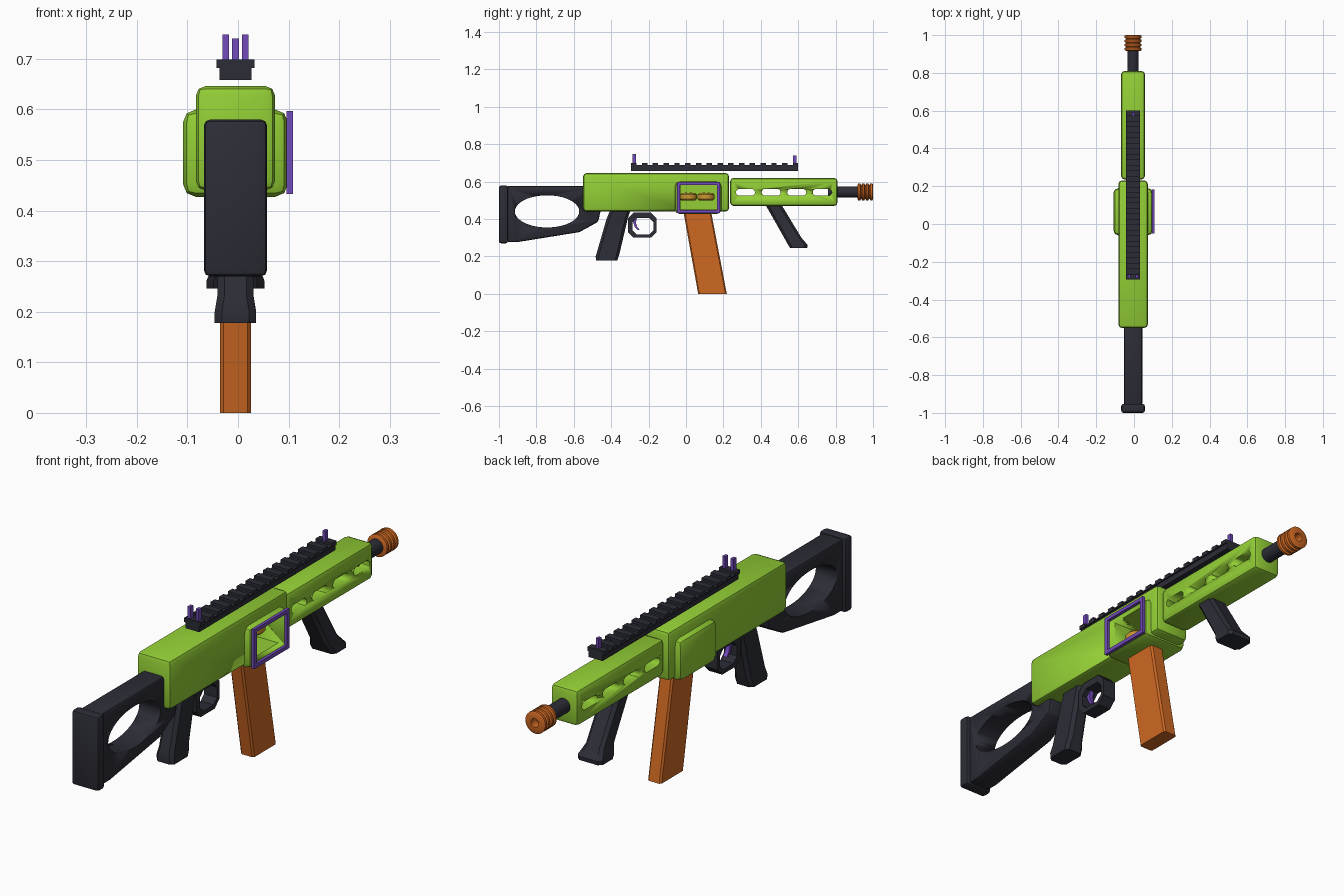
import bpy, bmesh, math
from mathutils import Vector

if "Cube" in bpy.data.objects:
    bpy.data.objects.remove(bpy.data.objects["Cube"])

CX = -0.005  # centre plane of the body


def material(name, rgb):
    m = bpy.data.materials.new(name)
    m.diffuse_color = (*rgb, 1)
    m.use_nodes = True
    m.node_tree.nodes["Principled BSDF"].inputs["Base Color"].default_value = m.diffuse_color
    return m


GREEN = material("lime_green", (0.29, 0.62, 0.036))
DARK = material("charcoal", (0.025, 0.026, 0.037))
ORANGE = material("orange", (0.62, 0.14, 0.016))
PURPLE = material("purple", (0.17, 0.07, 0.50))
GOLD = material("gold", (0.58, 0.31, 0.03))


def finish(name, bm, mat, bevel=0, segs=2):
    bmesh.ops.recalc_face_normals(bm, faces=bm.faces[:])
    if bevel:
        sharp = [e for e in bm.edges if len(e.link_faces) == 2 and e.calc_face_angle() > 0.35]
        bmesh.ops.bevel(bm, geom=sharp, offset=bevel, segments=segs,
                        profile=0.5, affect='EDGES', clamp_overlap=True)
    me = bpy.data.meshes.new(name)
    bm.to_mesh(me)
    bm.free()
    me.materials.append(mat)
    ob = bpy.data.objects.new(name, me)
    bpy.context.collection.objects.link(ob)
    bpy.ops.object.select_all(action='DESELECT')
    ob.select_set(True)
    bpy.context.view_layer.objects.active = ob
    bpy.ops.object.shade_smooth_by_angle(angle=math.radians(30))
    return ob


def skin(bm, rings, caps=True, closed=False):
    """Join rings of points with quads."""
    vs = [[bm.verts.new(p) for p in r] for r in rings]
    n = len(vs[0])
    pairs = list(zip(vs, vs[1:])) + ([(vs[-1], vs[0])] if closed else [])
    for a, b in pairs:
        for i in range(n):
            j = (i + 1) % n
            bm.faces.new((a[i], a[j], b[j], b[i]))
    if caps and not closed:
        bm.faces.new(vs[0])
        bm.faces.new(vs[-1])


def prism(name, pts, x0, x1, mat, bevel=0, segs=2):
    """Side profile (y, z) extruded across x."""
    bm = bmesh.new()
    skin(bm, [[(x, y, z) for y, z in pts] for x in (x0, x1)])
    return finish(name, bm, mat, bevel, segs)


def box(name, x0, x1, y0, y1, z0, z1, mat, bevel=0, segs=2):
    return prism(name, [(y0, z0), (y1, z0), (y1, z1), (y0, z1)], x0, x1, mat, bevel, segs)


def ring(name, outer, inner, x0, x1, mat):
    """Flat frame between two side outlines."""
    bm = bmesh.new()
    skin(bm, [[(x, y, z) for y, z in o] for o, x in
              ((outer, x0), (outer, x1), (inner, x1), (inner, x0))], closed=True)
    return finish(name, bm, mat)


def loft(name, sections, mat, c, bevel=0):
    """Stack of corner-cut rectangles: (z, y0, y1, half width)."""
    bm = bmesh.new()
    rings = []
    for z, y0, y1, h in sections:
        rings.append([(CX + x, y, z) for x, y in (
            (-h + c, y0), (h - c, y0), (h, y0 + c), (h, y1 - c),
            (h - c, y1), (-h + c, y1), (-h, y1 - c), (-h, y0 + c))])
    skin(bm, rings)
    return finish(name, bm, mat, bevel)


def lathe(name, prof, centre, axis, mat, closed=False, n=28):
    """Spin (radius, distance) round the y or z axis."""
    bm = bmesh.new()
    rings = []
    for r, d in prof:
        pts = []
        for i in range(n):
            a = 2 * math.pi * i / n
            u, v = r * math.cos(a), r * math.sin(a)
            off = (u, d, v) if axis == 'y' else (u, v, d)
            pts.append(Vector(centre) + Vector(off))
        rings.append(pts)
    skin(bm, rings, closed=closed)
    return finish(name, bm, mat)


def octagon(y0, y1, z0, z1, c):
    return [(y0 + c, z0), (y1 - c, z0), (y1, z0 + c), (y1, z1 - c),
            (y1 - c, z1), (y0 + c, z1), (y0, z1 - c), (y0, z0 + c)]


def cut(ob, cutter):
    bpy.context.view_layer.objects.active = ob
    m = ob.modifiers.new("cut", 'BOOLEAN')
    m.operation, m.solver, m.object = 'DIFFERENCE', 'EXACT', cutter
    bpy.ops.object.modifier_apply(modifier=m.name)


def remove(ob):
    bpy.data.objects.remove(ob, do_unlink=True)


# Receiver and the wider feed block, sharing one port opening
receiver = box("receiver", CX - .078, CX + .078, -.55, .23, .44, .646, GREEN, .018)
feed_block = box("feed_block", CX - .104, CX + .104, -.06, .19, .427, .60, GREEN, .026)
port = box("port_cutter", CX - .07, .2, -.03, .165, .45, .582, GREEN)
for ob in (receiver, feed_block):
    cut(ob, port)
remove(port)
ring("port_frame", [(-.049, .433), (.183, .433), (.183, .597), (-.049, .597)],
     [(-.031, .449), (.166, .449), (.166, .582), (-.031, .582)], .096, .109, PURPLE)

# Gold discs inside the port
for i, y in enumerate((.013, .107)):
    lathe(f"disc_{i}", [(.038, .50), (.046, .508), (.046, .53), (.038, .538)],
          (CX, y, 0), 'z', GOLD)
    for k in range(4):
        a = math.pi / 4 + k * math.pi / 2
        lathe(f"disc_{i}_stud_{k}", [(.006, .53), (.006, .543)],
              (CX + .018 * math.cos(a), y + .018 * math.sin(a), 0), 'z', GOLD, n=8)

# Handguard with four slots through it
guard = box("handguard", CX - .063, CX + .063, .236, .81, .47, .62, GREEN, .018)
for i in range(4):
    y = .267 + i * .137
    pts = []
    for yc, a0 in ((y + .084, -90), (y + .018, 90)):
        for k in range(7):
            a = math.radians(a0 + k * 30)
            pts.append((yc + .018 * math.cos(a), .543 + .018 * math.sin(a)))
    slot = prism("slot_cutter", pts, -.2, .2, GREEN)
    cut(guard, slot)
    remove(slot)

# Barrel and ribbed muzzle with a bore
lathe("barrel", [(.03, .76), (.03, .93)], (CX, 0, .545), 'y', DARK)
prof = [(.018, .95), (.018, 1.0)]
for k in range(4):
    y = 1.0 - k * .0217
    prof += [(.038, y), (.046, y - .004), (.046, y - .014), (.038, y - .018)]
prof += [(.018, .916)]
prof[0] = (.018, .96)
lathe("muzzle", prof, (CX, 0, .545), 'y', ORANGE, closed=True)
lathe("muzzle_plug", [(.019, .92), (.019, .965)], (CX, 0, .545), 'y', ORANGE)

# Top rail with teeth
box("rail_base", CX - .032, CX + .032, -.293, .6, .658, .686, DARK)
for i in range(16):
    y = -.293 + i * .0576
    box(f"rail_tooth_{i}", CX - .038, CX + .038, y, y + .029, .682, .699, DARK)
box("rail_top", CX - .038, CX + .038, -.293, .6, .682, .688, DARK)

# Sights
for s in (-1, 1):
    x = CX + s * .019
    box(f"rear_sight_{s}", x - .0065, x + .0065, -.287, -.268, .695, .748, PURPLE)
box("front_sight", CX - .0065, CX + .0065, .572, .59, .695, .74, PURPLE)

# Stock with oval opening, and butt plate
stock = prism("stock", [(-.96, .277), (-.90, .277), (-.57, .33), (-.47, .385), (-.455, .45),
                        (-.50, .576), (-.96, .576)], CX - .049, CX + .049, DARK, .011)
oval = prism("oval_cutter", [(-.743 + .172 * math.cos(t * math.pi / 20),
                              .441 + .086 * math.sin(t * math.pi / 20)) for t in range(40)],
             -.2, .2, DARK)
cut(stock, oval)
remove(oval)
box("butt_plate", CX - .0625, CX + .0625, -1.0, -.952, .27, .58, DARK, .012)

# Grips
loft("rear_grip", [(.46, -.40, -.292, .034), (.40, -.425, -.312, .034),
                   (.23, -.474, -.352, .036), (.20, -.483, -.36, .041),
                   (.178, -.481, -.368, .041)], DARK, .014)
loft("front_grip", [(.485, .42, .505, .042), (.30, .525, .617, .042),
                    (.262, .546, .65, .057), (.246, .556, .648, .057)], DARK, .014)

# Magazine
loft("magazine", [(.446, -.015, .133, .031), (0, .065, .218, .031)], ORANGE, .007)

# Trigger guard and trigger
ring("trigger_guard", octagon(-.31, -.158, .30, .435, .03),
     octagon(-.285, -.173, .318, .405, .022), CX - .03, CX + .03, DARK)
prism("trigger", [(-.285, .41), (-.262, .41), (-.268, .38), (-.262, .36), (-.248, .343),
                  (-.258, .341), (-.274, .357), (-.282, .38)], CX - .009, CX + .009, PURPLE)
